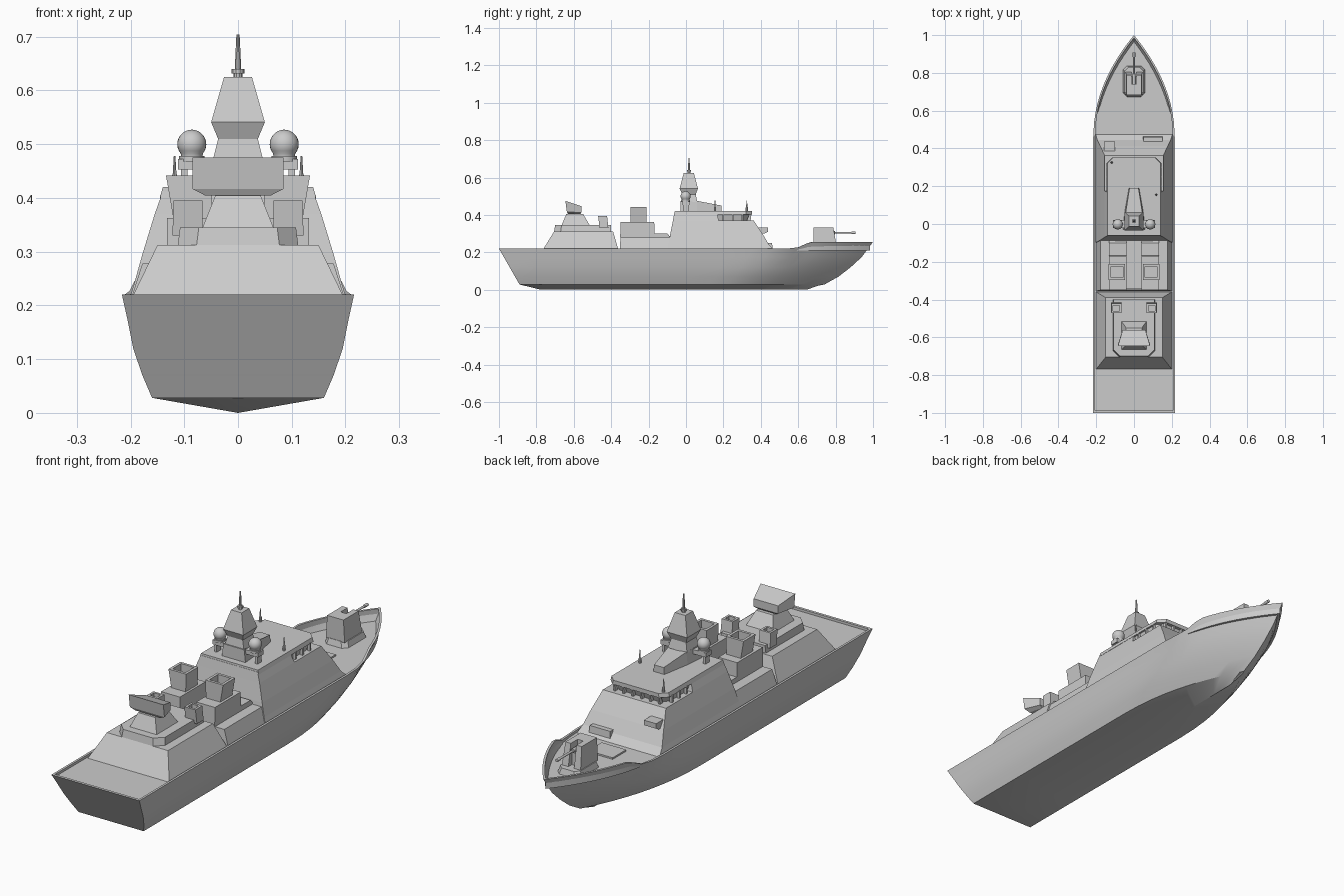
import bpy, bmesh, math

if "Cube" in bpy.data.objects:
    bpy.data.objects.remove(bpy.data.objects["Cube"])

def make(name, verts, faces, smooth=None):
    me = bpy.data.meshes.new(name)
    me.from_pydata(verts, [], faces)
    bm = bmesh.new()
    bm.from_mesh(me)
    bmesh.ops.remove_doubles(bm, verts=bm.verts, dist=0.0003)
    bmesh.ops.recalc_face_normals(bm, faces=bm.faces)
    bm.to_mesh(me)
    bm.free()
    ob = bpy.data.objects.new(name, me)
    bpy.context.collection.objects.link(ob)
    if smooth:
        bpy.ops.object.select_all(action='DESELECT')
        ob.select_set(True)
        bpy.context.view_layer.objects.active = ob
        bpy.ops.object.shade_smooth_by_angle(angle=math.radians(smooth))
    return ob

def loft(name, rings, smooth=None):
    """Bridge equal-sized rings and cap both ends."""
    n = len(rings[0])
    verts = [p for r in rings for p in r]
    faces = [(k*n+i, k*n+(i+1) % n, (k+1)*n+(i+1) % n, (k+1)*n+i)
             for k in range(len(rings)-1) for i in range(n)]
    faces += [tuple(range(n)), tuple(range(len(verts)-n, len(verts)))]
    return make(name, verts, faces, smooth)

def rect(x0, x1, y0, y1, z, cb=0, cf=0):
    """Rectangle, with optional back (-y) and front (+y) corner chamfers."""
    b = [(x0+cb, y0, z), (x1-cb, y0, z)]
    if cb: b = [(x0, y0+cb, z)] + b + [(x1, y0+cb, z)]
    f = [(x1-cf, y1, z), (x0+cf, y1, z)]
    if cf: f = [(x1, y1-cf, z)] + f + [(x0, y1-cf, z)]
    return b + f

def box(name, x0, x1, y0, y1, z0, z1):
    return loft(name, [rect(x0, x1, y0, y1, z0), rect(x0, x1, y0, y1, z1)])

def sym(name, sections):
    """Sections (half width, y0, y1, z), symmetric about x = 0."""
    return loft(name, [rect(-x, x, a, b, z) for x, a, b, z in sections])

def lathe(name, loc, prof, seg=16):
    rings = [[(r*math.cos(2*math.pi*i/seg), r*math.sin(2*math.pi*i/seg), z)
              for i in range(seg)] for r, z in prof]
    ob = loft(name, rings, 35)
    ob.location = loc
    return ob

# ---- Hull: stations along u, levels from keel to sheer, rail and deck
def sheer(y):
    t = min(max((y-0.57)/0.11, 0), 1)
    return 0.22 + 0.036*t*t*(3-2*t)

DECK = 0.209
# z (None = sheer), stern y, stem y, half width, taper start
levels = [(0, -.89, .66, 0, 0), (.028, -.89, .74, .16, .12), (.07, -.914, .815, .178, .2),
          (.12, -.943, .88, .195, .28), (.175, -.974, .94, .206, .36),
          (None, -1, 1, .216, .45), (None, -.988, .984, .206, .45),
          (DECK, -.988, .984, .206, .45)]
us = [0, .075, .2, .4, .55, .62, .68, .73, .77, .8, .82, .84, .86, .88, .9,
      .92, .94, .96, .975, .99, 1]
verts, faces = [], []
n = len(levels)
for u in us:
    half = []
    for k, (z, ys, ye, w, y0) in enumerate(levels):
        y = ys + (ye-ys)*u
        t = min(max((y-y0)/(ye-y0), 0), 1)
        zz = sheer(y) if z is None else z
        if k == 0:
            zz = .028 if u == 0 else (.012 if u == 1 else 0)
        half.append((w*(1-t**2.1), y, zz))
    verts += half + [(-x, y, z) for x, y, z in half]
for s in range(len(us)-1):
    a, b = s*2*n, (s+1)*2*n
    for k in range(n-1):
        for o in (0, n):
            faces.append((a+o+k, a+o+k+1, b+o+k+1, b+o+k))
    faces.append((a+n-1, a+2*n-1, b+2*n-1, b+n-1))       # deck
for k in range(1, n-1):                                  # transom and stern rail
    faces.append((k, k+1, n+k+1, n+k))
faces.append((0, 1, n+1))
make("hull", verts, faces, 25)

# ---- Aft deckhouse
sym("aft_house", [(.2, -.768, -.36, DECK), (.15, -.705, -.39, .312)])
loft("aft_house_upper", [rect(-.112, .112, -.705, -.4, .312, .035),
                         rect(-.108, .108, -.7, -.4, .345, .035)])
sym("director_pedestal", [(.066, -.665, -.515, .345), (.042, -.64, -.55, .405)])
loft("tilted_radar", [
    [(-.062, -.63, .405), (.062, -.63, .405), (.045, -.565, .405), (-.045, -.565, .405)],
    [(-.085, -.637, .417), (.085, -.637, .417), (.06, -.56, .412), (-.06, -.56, .412)],
    [(-.085, -.645, .475), (.085, -.645, .475), (.06, -.56, .447), (-.06, -.56, .447)]])

def open_duct(name, lo, hi, wall, depth):
    """Flared duct with an open top; lo and hi are (x0, x1, y0, y1, z)."""
    x0, x1, y0, y1, z = hi
    inner = (x0+wall, x1-wall, y0+wall, y1-wall)
    loft(name, [rect(*lo), rect(*hi), rect(*inner, z), rect(*inner, z-depth)])

# ---- Midships: funnel deck, funnel housings, funnels and aft vents
sym("funnel_deck", [(.2, -.355, -.08, DECK), (.178, -.35, -.07, .278)])
sym("funnel_deck_centre", [(.1, -.345, -.07, .278), (.1, -.345, -.07, .288)])
for s in (-1, 1):
    def mx(a, b): return (s*a, s*b) if s > 0 else (-b, -a)
    tag = "right" if s > 0 else "left"
    x = mx(.04, .132)
    prof = [(-.352, .278), (-.08, .278), (-.1, .3), (-.168, .3), (-.17, .363), (-.35, .363)]
    loft("funnel_housing_"+tag, [[(v, y, z) for y, z in prof] for v in x])
    open_duct("funnel_"+tag, (*mx(.05, .12), -.296, -.212, .36),
              (*mx(.047, .134), -.296, -.212, .442), .012, .05)
    open_duct("aft_vent_"+tag, (*mx(.066, .122), -.462, -.415, .33),
              (*mx(.066, .12), -.47, -.422, .395), .01, .03)

# ---- Main superstructure and bridge
sym("main_house", [(.203, -.098, .475, DECK), (.194, -.094, .445, .238),
                   (.178, -.085, .412, .295), (.155, -.07, .362, .37)])
sym("main_house_upper", [(.155, -.07, .175, .37), (.14, -.062, .165, .412)])
loft("bridge_windows", [rect(-.128, .128, .15, .325, .368, 0, .03),
                        rect(-.138, .138, .15, .34, .408, 0, .03)])
loft("bridge_roof", [rect(-.145, .145, -.062, .352, .402, 0, .03),
                     rect(-.14, .14, -.06, .352, .42, 0, .03)])
for i in range(6):                                       # window mullions
    px = -.11 + .044*i
    loft("mullion_front", [rect(px-.004, px+.004, .325, .345, .368),
                           rect(px-.004, px+.004, .338, .35, .405)])
for s in (-1, 1):
    for py in (.2, .25, .3):
        box("mullion_side", s*.139-.006, s*.139+.006, py-.004, py+.004, .368, .405)
loft("front_platform", [rect(-.16, -.1, .36, .42, .3), rect(-.16, -.1, .36, .438, .31),
                        rect(-.16, -.1, .36, .438, .332)])

# ---- Mast
def mastbase(k, zr, zf):
    return [(-.058*k, -.03, zr), (.058*k, -.03, zr), (.05*k, .06, zr),
            (.027*k, .19, zf), (-.027*k, .19, zf), (-.05*k, .06, zr)]
loft("mast_base", [mastbase(1, .418, .418), mastbase(.88, .475, .45)])
sym("mast_tower", [(.047, -.026, .06, .47), (.037, -.02, .052, .51),
                   (.05, -.034, .064, .541), (.026, -.012, .042, .625)])
lathe("mast_spike", (0, .016, 0), [(.008, .62), (.008, .632), (.012, .632), (.012, .64),
                                   (.006, .64), (.003, .704)], 10)
box("dome_arm", -.112, .112, -.02, .02, .453, .472)
for s in (-1, 1):
    prof = [(.024, .468), (.024, .478), (.02, .478)]
    prof += [(.027*math.cos(math.radians(a)), .5+.027*math.sin(math.radians(a)))
             for a in range(-40, 90, 13)] + [(.001, .527)]
    lathe("radar_dome", (s*.086, -.002, 0), prof, 24)
    box("dome_strut", s*.1-.006, s*.1+.006, -.015, .015, .415, .455)
for px, py in ((-.118, .325), (.118, .155)):
    lathe("whip_antenna", (px, py, .418), [(.006, 0), (.006, .022), (.0035, .026),
                                           (.0015, .06)], 8)

# ---- Foredeck: gun, hatch and locker
loft("gun_plinth", [rect(-.058, .058, .672, .838, .205, .02, .02),
                    rect(-.05, .05, .68, .83, .235, .02, .02)])
sym("gun_house", [(.046, .682, .74, .232), (.04, .682, .74, .332)])
for s in (-1, 1):
    a, b = sorted((s*.014, s*.046))
    c, d = sorted((s*.014, s*.04))
    loft("gun_cheek", [rect(a, b, .73, .805, .232), rect(c, d, .73, .788, .332)])
box("gun_cradle", -.014, .014, .73, .78, .232, .29)
barrel = lathe("gun_barrel", (0, .735, .305),
               [(.009, 0), (.009, .06), (.005, .062), (.005, .15), (.007, .15), (.007, .172)], 12)
barrel.rotation_euler = (-math.pi/2, 0, 0)
box("deck_hatch", -.06, .06, .505, .6, .205, .216)
loft("deck_locker", [rect(.047, .153, .415, .465, .205), rect(.05, .15, .42, .46, .25)])
